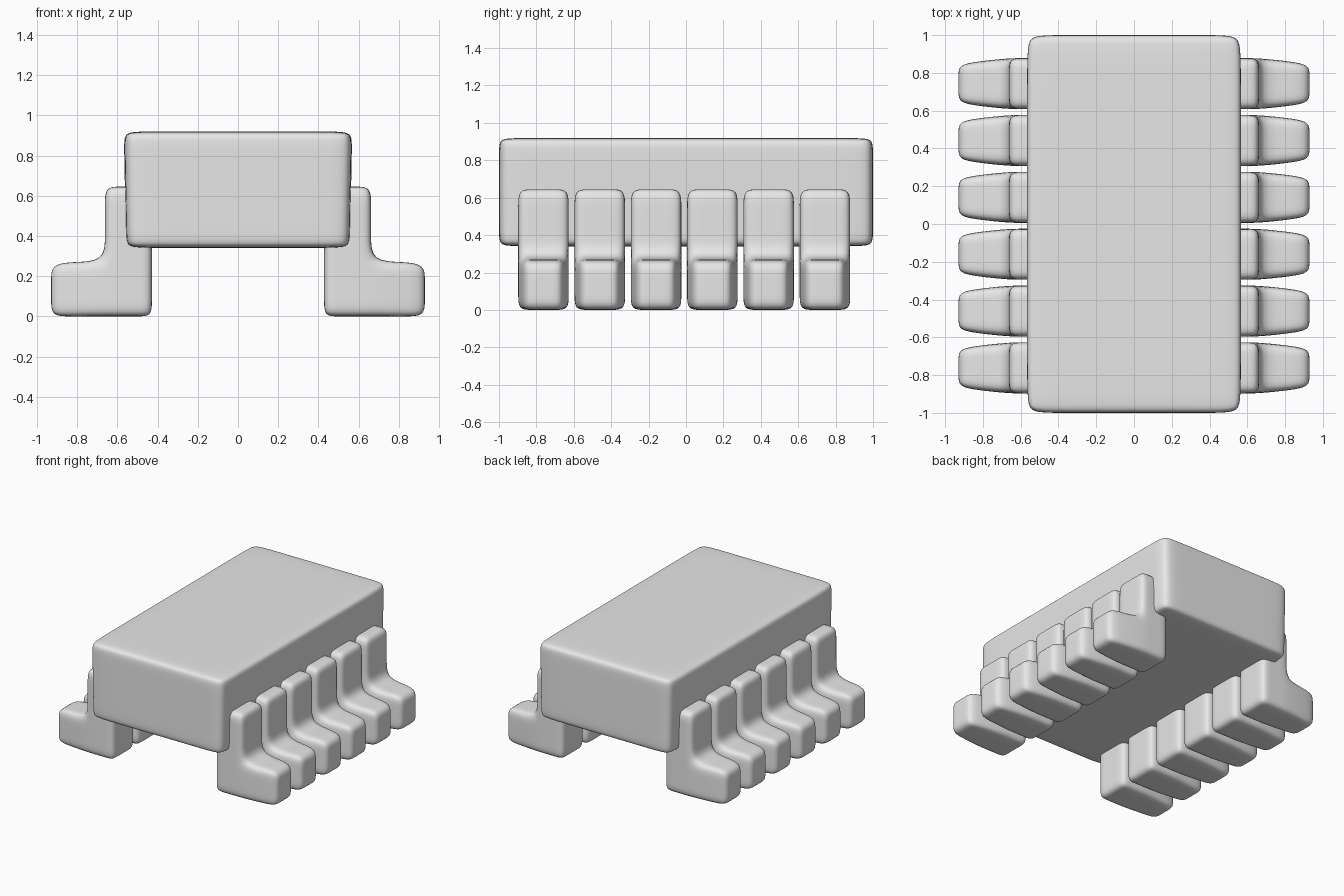
import bpy
import bmesh

cube = bpy.data.objects.get("Cube")
if cube:
    bpy.data.objects.remove(cube, do_unlink=True)

GREY = (0.8, 0.8, 0.8, 1.0)
grey = bpy.data.materials.new("plain grey")
grey.use_nodes = True
grey.diffuse_color = GREY
grey.node_tree.nodes["Principled BSDF"].inputs["Base Color"].default_value = GREY


def soft_blocks(name, xs, ys, zs, filled, shape, levels):
    """Skin the filled cells of a block grid and round the skin by subdivision."""
    bm = bmesh.new()
    verts = {}

    def vert(key):
        if key not in verts:
            i, j, k = key
            verts[key] = bm.verts.new(shape(xs[i], ys[j], zs[k]))
        return verts[key]

    size = (len(xs) - 1, len(ys) - 1, len(zs) - 1)
    cells = {(i, j, k) for i in range(size[0]) for j in range(size[1])
             for k in range(size[2]) if filled(i, j, k)}
    for cell in cells:
        for axis in range(3):
            for side in (0, 1):
                beside = list(cell)
                beside[axis] += 2 * side - 1
                if tuple(beside) in cells:
                    continue
                u, v = (axis + 1) % 3, (axis + 2) % 3
                corners = []
                for du, dv in ((0, 0), (1, 0), (1, 1), (0, 1)):
                    key = list(cell)
                    key[axis] += side
                    key[u] += du
                    key[v] += dv
                    corners.append(vert(tuple(key)))
                bm.faces.new(corners)
    bmesh.ops.recalc_face_normals(bm, faces=bm.faces)
    for face in bm.faces:
        face.smooth = True
    mesh = bpy.data.meshes.new(name)
    bm.to_mesh(mesh)
    bm.free()
    mesh.materials.append(grey)
    obj = bpy.data.objects.new(name, mesh)
    bpy.context.collection.objects.link(obj)
    subsurf = obj.modifiers.new("rounding", 'SUBSURF')
    subsurf.levels = subsurf.render_levels = levels
    return obj


# Body: a rounded slab, slightly narrower at the bottom
soft_blocks("body", [-0.567, -0.43, 0.43, 0.567], [-1, -0.87, 0.87, 1],
            [0.34, 0.4, 0.86, 0.92], lambda i, j, k: True,
            lambda x, y, z: (x * (1 if z > 0.5 else 0.983), y, z), 3)

# Legs: an upright shin with a tapering foot pointing outward
LEG_X = [0.428, 0.5, 0.59, 0.662, 0.83, 0.929]
LEG_Y = [-0.135, -0.06, 0.06, 0.135]
LEG_Z = [0, 0.08, 0.18, 0.272, 0.4, 0.55, 0.645]
TAPER = {0.83: 0.87, 0.929: 0.74}


def in_leg(i, j, k):
    return i < 3 or k < 3


for side, label in ((1, "left"), (-1, "right")):
    for n in range(6):
        centre = -0.762 + 0.301 * n

        def leg_shape(x, y, z):
            drop = 0.015 if x > 0.9 and z > 0.2 else 0
            return side * x, centre + y * TAPER.get(x, 1), z - drop

        soft_blocks(f"{label}_leg_{n + 1}", LEG_X, LEG_Y, LEG_Z,
                    in_leg, leg_shape, 2)
